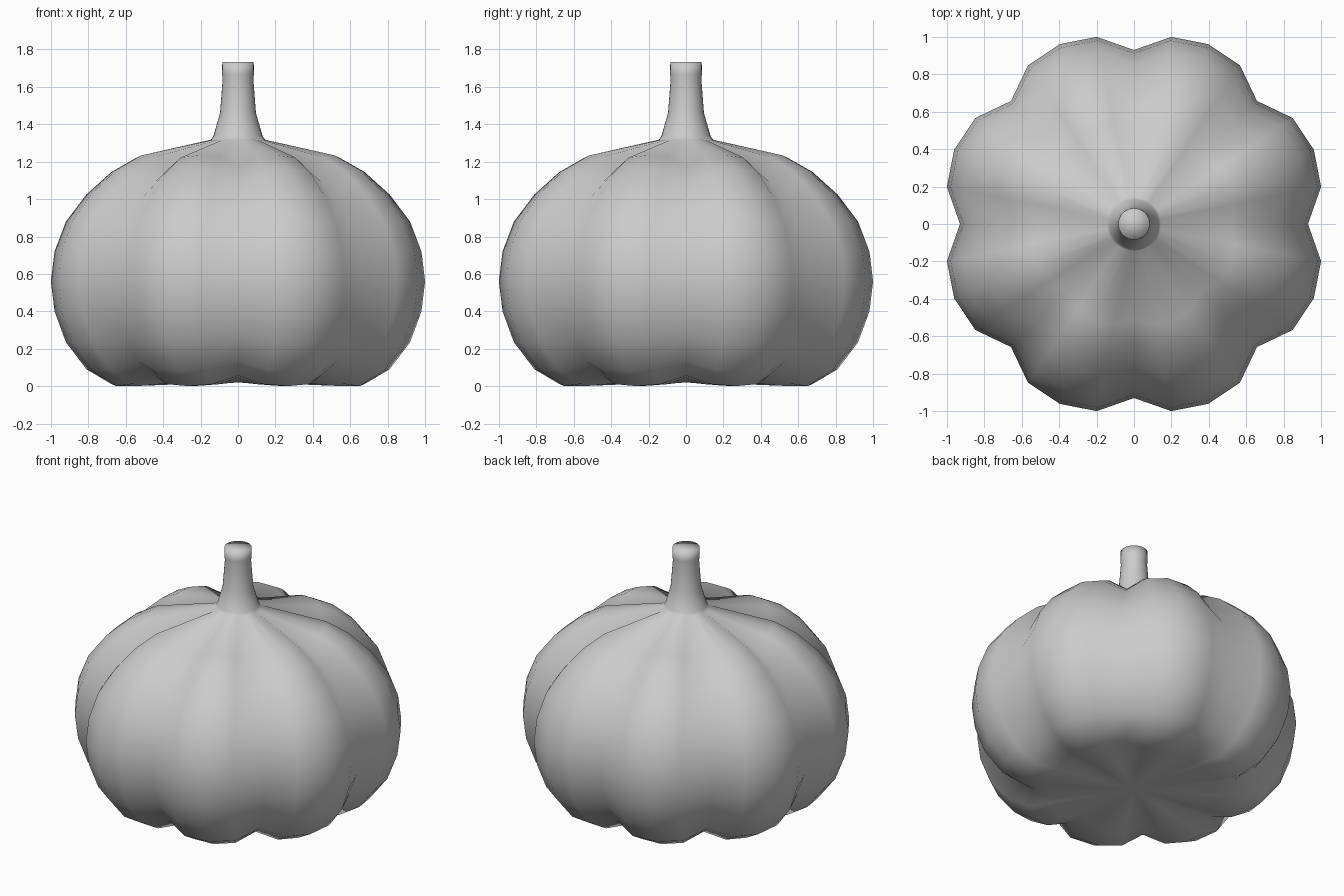
import bpy, bmesh, math

if "Cube" in bpy.data.objects:
    bpy.data.objects.remove(bpy.data.objects["Cube"])

SEG = 32                             # 8 lobes x 4 segments
LOBE = (0.912, 1.0, 1.02, 1.0)       # groove, shoulder, crest, shoulder
CENTRE = 0.56                        # height the lobes swell from

# (radius, height, lobe strength) from the underside up to the stem tip
RINGS = [
    (0.27, 0.016, 0.3), (0.54, 0.010, 0.7), (0.69, 0.011, 0.95),
    (0.826, 0.09, 1), (0.938, 0.235, 1), (1.0, 0.40, 1),
    (1.02, 0.56, 1), (1.0, 0.72, 1), (0.938, 0.88, 1),
    (0.826, 1.025, 1), (0.69, 1.145, 1), (0.552, 1.222, 0.85),
    (0.145, 1.318, 0),
    (0.132, 1.335, 0), (0.096, 1.46, 0), (0.082, 1.64, 0),
    (0.085, 1.67, 0), (0.084, 1.732, 0),
]

bm = bmesh.new()


def ring(radius, height, strength):
    verts = []
    for i in range(SEG):
        a = 2 * math.pi * i / SEG
        f = 1 + strength * (LOBE[i % 4] - 1)
        z = CENTRE + (height - CENTRE) * f
        verts.append(bm.verts.new((radius * f * math.cos(a),
                                   radius * f * math.sin(a), z)))
    return verts


# Lobed skin running smoothly into the stem
loops = [ring(*r) for r in RINGS]
for low, high in zip(loops, loops[1:]):
    for i in range(SEG):
        j = (i + 1) % SEG
        bm.faces.new((low[i], low[j], high[j], high[i]))

# Underside and stem tip
bottom = bm.verts.new((0, 0, 0.02))
tip = bm.verts.new((0, 0, 1.73))
for i in range(SEG):
    j = (i + 1) % SEG
    bm.faces.new((bottom, loops[0][j], loops[0][i]))
    bm.faces.new((tip, loops[-1][i], loops[-1][j]))

bmesh.ops.recalc_face_normals(bm, faces=bm.faces)
for face in bm.faces:
    face.smooth = True
mesh = bpy.data.meshes.new("pumpkin")
bm.to_mesh(mesh)
bm.free()
pumpkin = bpy.data.objects.new("pumpkin", mesh)
bpy.context.collection.objects.link(pumpkin)
